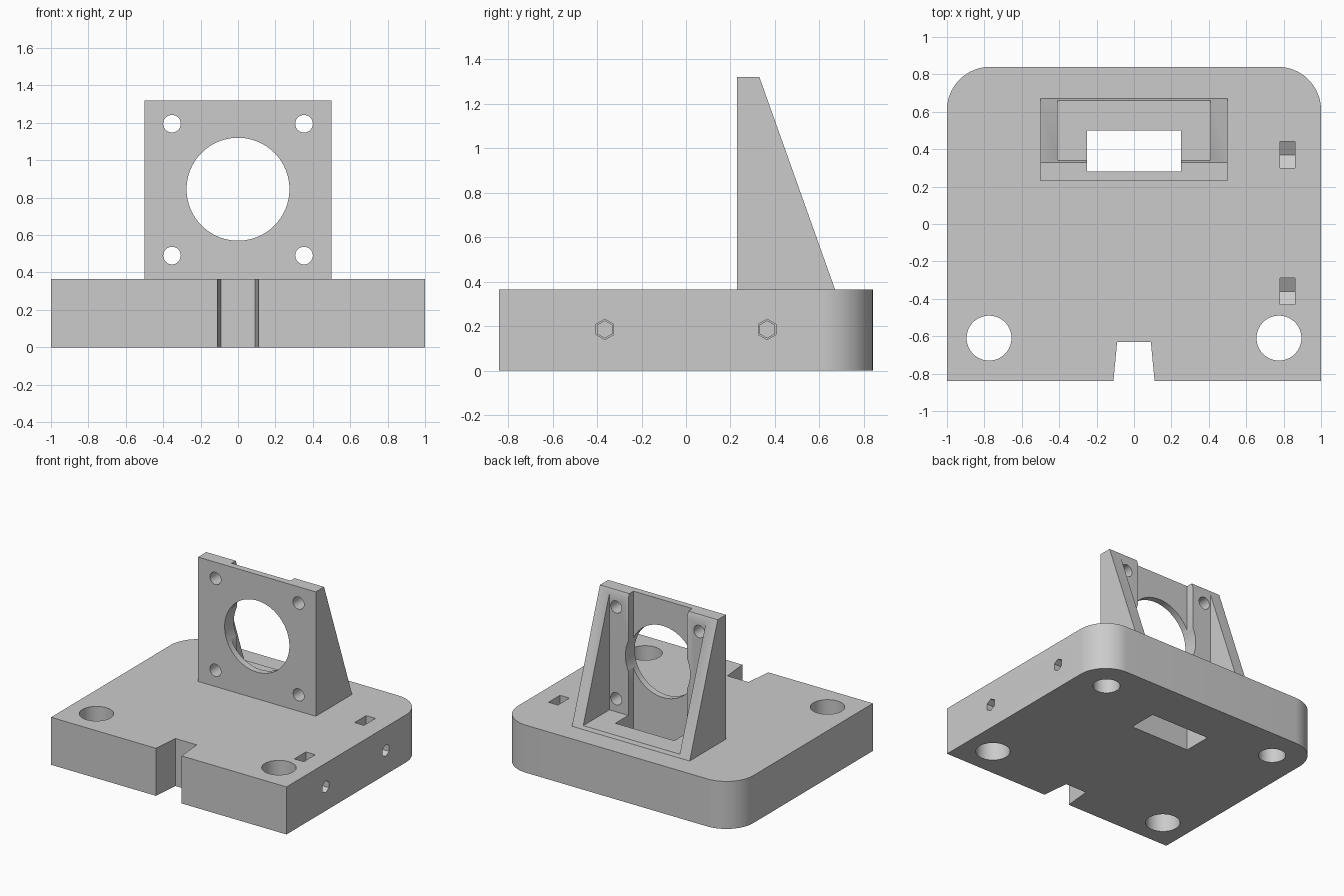
import bpy, bmesh, math
from mathutils import Matrix, Vector

cube = bpy.data.objects.get("Cube")
if cube:
    bpy.data.objects.remove(cube, do_unlink=True)

grey = bpy.data.materials.new("plain_grey")
grey.use_nodes = True
grey.diffuse_color = (0.6, 0.6, 0.6, 1)
grey.node_tree.nodes["Principled BSDF"].inputs["Base Color"].default_value = (0.6, 0.6, 0.6, 1)

BASE_TOP, TOP = 0.365, 1.32


def prism(name, points, offset):
    """Extrude a closed outline of 3D points along the offset."""
    bm = bmesh.new()
    face = bm.faces.new([bm.verts.new(p) for p in points])
    grown = bmesh.ops.extrude_face_region(bm, geom=[face])
    moved = [v for v in grown["geom"] if isinstance(v, bmesh.types.BMVert)]
    bmesh.ops.translate(bm, verts=moved, vec=offset)
    bmesh.ops.recalc_face_normals(bm, faces=bm.faces)
    mesh = bpy.data.meshes.new(name)
    bm.to_mesh(mesh)
    bm.free()
    mesh.materials.append(grey)
    obj = bpy.data.objects.new(name, mesh)
    bpy.context.collection.objects.link(obj)
    return obj


def box(name, lo, hi):
    x0, y0, z0 = lo
    x1, y1, z1 = hi
    return prism(name, [(x0, y0, z0), (x1, y0, z0), (x1, y1, z0), (x0, y1, z0)], (0, 0, z1 - z0))


def rod(name, start, offset, radius, sides=64, turn=0.0):
    """Regular prism from start along offset."""
    rot = Vector(offset).to_track_quat("Z", "Y").to_matrix()
    ring = []
    for i in range(sides):
        a = turn + math.tau * i / sides
        ring.append(Vector(start) + rot @ Vector((radius * math.cos(a), radius * math.sin(a), 0)))
    return prism(name, ring, offset)


def cut(obj, cutters):
    for c in cutters:
        c.hide_render = True
        mod = obj.modifiers.new("cut", "BOOLEAN")
        mod.operation = "DIFFERENCE"
        mod.solver = "EXACT"
        mod.object = c
        bpy.context.view_layer.objects.active = obj
        bpy.ops.object.modifier_apply(modifier=mod.name)
        bpy.data.objects.remove(c, do_unlink=True)


def finish(obj):
    bpy.ops.object.select_all(action="DESELECT")
    obj.select_set(True)
    bpy.context.view_layer.objects.active = obj
    bpy.ops.object.shade_smooth_by_angle(angle=math.radians(25))


def cable_slot():
    return box("slot_cutter", (-0.25, 0.28, -0.1), (0.25, 0.5, TOP + 0.1))


# Base block: tapered front notch, rounded back corners
half = [(0.09, -0.63), (0.11, -0.84), (1, -0.84)]
radius = 0.23
for i in range(17):
    a = math.pi / 2 * i / 16
    half.append((1 - radius + radius * math.cos(a), 0.84 - radius + radius * math.sin(a)))
outline = half + [(-x, y) for x, y in reversed(half)]
base = prism("base_block", [(x, y, 0) for x, y in outline], (0, 0, BASE_TOP))

# Mounting holes: through at the front, blind from below at the back
cutters = [cable_slot()]
for side in (-1, 1):
    cutters.append(rod("front_hole", (side * 0.775, -0.61, -0.1), (0, 0, 0.6), 0.12))
    cutters.append(rod("back_hole", (side * 0.755, 0.6, -0.1), (0, 0, 0.37), 0.095))

# Side screw holes with nut pockets open at the top
for y in (-0.36, 0.37):
    cutters.append(rod("screw_hole", (1.1, y - 0.005, 0.185), (-0.28, 0, 0), 0.046, 6, math.pi / 2))
    cutters.append(rod("screw_tip", (0.84, y - 0.005, 0.185), (-0.3, 0, 0), 0.038, 6, math.pi / 2))
    pocket = [(-0.07, 0.5), (-0.07, 0.145), (0, 0.105), (0.07, 0.145), (0.07, 0.5)]
    cutters.append(prism("nut_pocket", [(0.78, y + dy, z) for dy, z in pocket], (0.08, 0, 0)))
cut(base, cutters)
finish(base)

# Upright bracket: sloped gussets around a pierced plate
profile = [(0.23, BASE_TOP), (0.67, BASE_TOP), (0.33, TOP), (0.23, TOP)]
bracket = prism("upright_bracket", [(-0.5, y, z) for y, z in profile], (1, 0, 0))
cutters = [
    box("cavity", (-0.41, 0.343, 0.39), (0.41, 0.9, TOP + 0.2)),
    cable_slot(),
    rod("large_hole", (0, 0.1, 0.845), (0, 0.6, 0), 0.275, 96),
]
for x in (-0.353, 0.353):
    for z in (0.49, 1.195):
        cutters.append(rod("corner_hole", (x, 0.1, z), (0, 0.5, 0), 0.047, 32))
cut(bracket, cutters)
finish(bracket)
